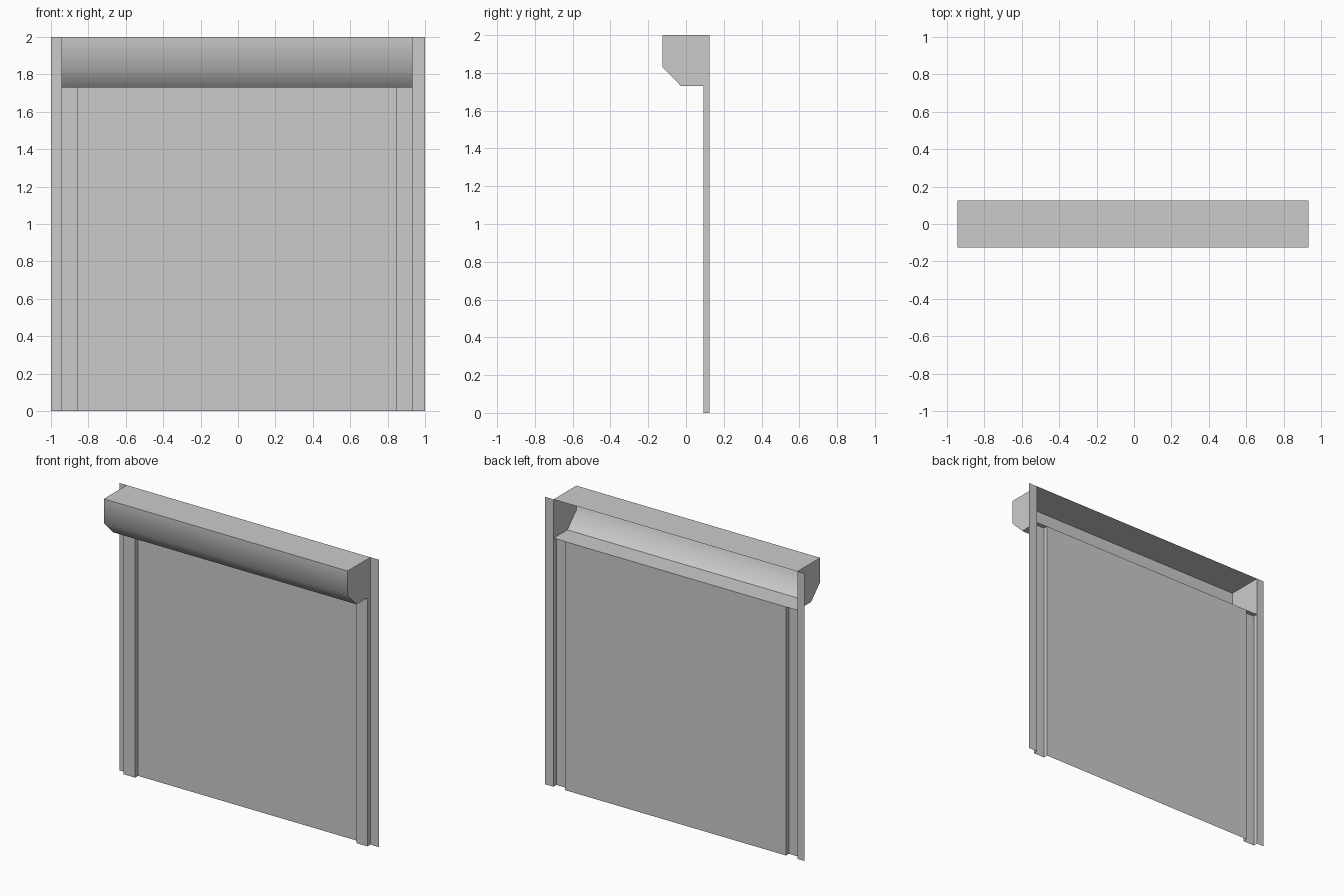
import bpy
from mathutils import Vector

if "Cube" in bpy.data.objects:
    bpy.data.objects.remove(bpy.data.objects["Cube"])

H, LINTEL = 2.0, 1.73            # full height, height of door opening
BACK, FRONT = 0.125, 0.093       # wall plane, raised rail plane
LEFT, RIGHT = (-1.0, -0.945, -0.857), (0.846, 0.932, 1.0)


def make(name, verts, faces):
    mesh = bpy.data.meshes.new(name)
    mesh.from_pydata(verts, [], faces)
    mesh.update()
    ob = bpy.data.objects.new(name, mesh)
    bpy.context.collection.objects.link(ob)
    return ob


def sheet(name, path, sweep):
    """Open sheet: sweep a path of points along a vector."""
    n = len(path)
    verts = [Vector(p) for p in path]
    verts += [v + Vector(sweep) for v in verts]
    return make(name, verts, [(i, i + 1, n + i + 1, n + i) for i in range(n - 1)])


def upright(name, plan, height):
    return sheet(name, [(x, y, 0) for x, y in plan], (0, 0, height))


# Flat wall flanges at both sides, full height
upright("left_flange", [(LEFT[0], BACK), (LEFT[1], BACK)], H)
upright("right_flange", [(RIGHT[1], BACK), (RIGHT[2], BACK)], H)

# Guide rails: folded sheet standing forward of the curtain
for name, a, b in (("left_rail", LEFT[1], LEFT[2]), ("right_rail", RIGHT[0], RIGHT[1])):
    upright(name, [(a, BACK), (a, FRONT), (b, FRONT), (b, BACK)], LINTEL)

# Shutter curtain between the rails
upright("shutter_curtain", [(LEFT[2], BACK), (RIGHT[0], BACK)], LINTEL)

# Roller housing: open at the back, chamfered at the lower front
profile = [(BACK, LINTEL), (-0.026, LINTEL), (-0.125, 1.83), (-0.125, H), (BACK, H)]
x0, x1 = LEFT[1], RIGHT[1]
n = len(profile)
verts = [(x0, y, z) for y, z in profile] + [(x1, y, z) for y, z in profile]
faces = [(i + 1, i, n + i, n + i + 1) for i in range(n - 1)]
faces += [tuple(range(n)), tuple(range(2 * n - 1, n - 1, -1))]
housing = make("roller_housing", verts, faces)

# Soft shading across the front and chamfer only, other folds stay crisp
mesh = housing.data
mesh.shade_smooth()
soft = {2, n + 2}
for e in mesh.edges:
    e.use_edge_sharp = set(e.vertices) != soft
